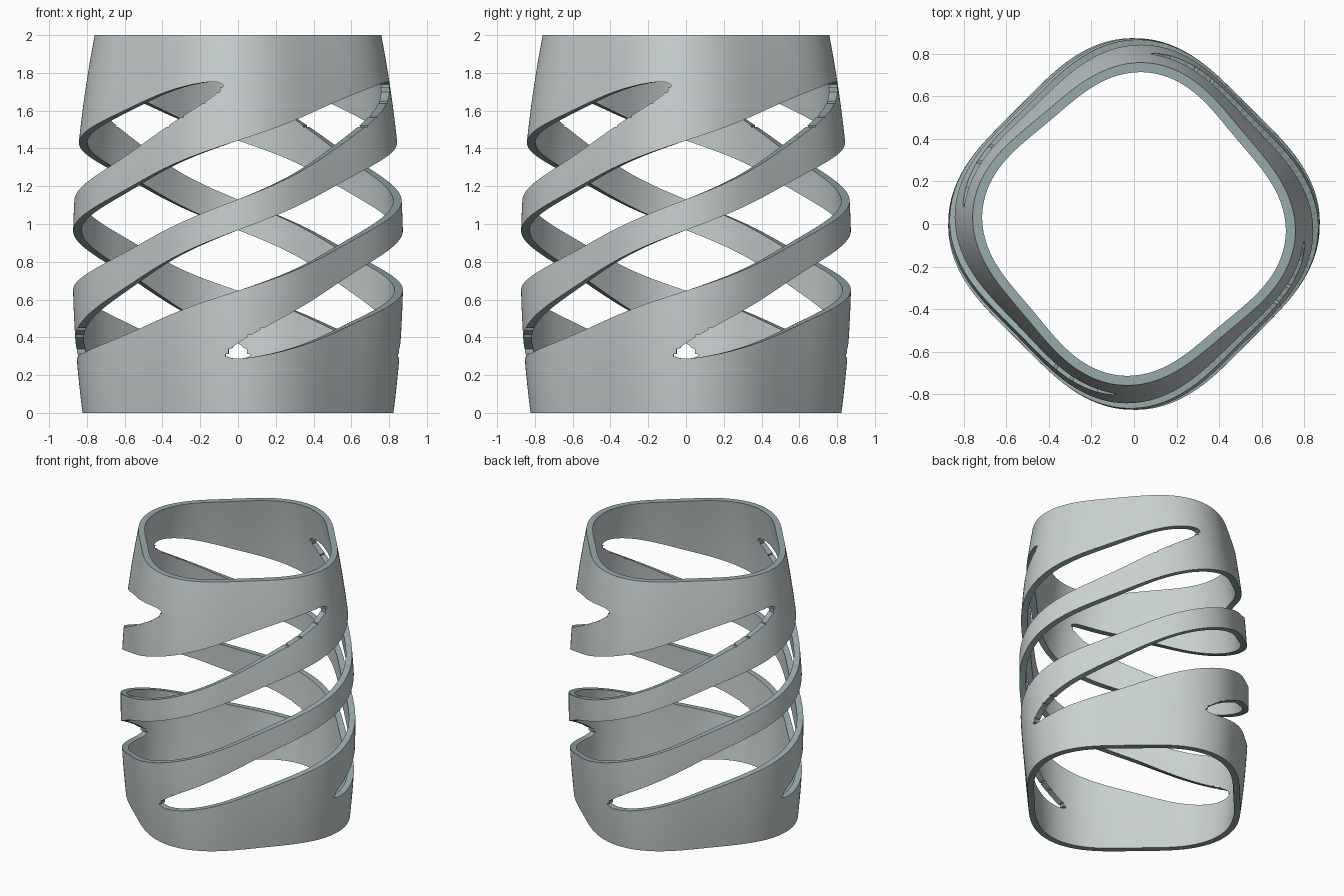
import bpy
import bmesh
from math import sin, cos, radians, sqrt, pi

cube = bpy.data.objects.get("Cube")
if cube:
    bpy.data.objects.remove(cube, do_unlink=True)

HEIGHT = 2.0
COLS, ROWS = 320, 160
CELL = HEIGHT / ROWS
WALL = 0.045

# Slit shape: sheared ellipse wrapped around the wall, repeated four times
SLIT_START = -4.0
SLIT_HALF_ANGLE = 134.0
SLIT_HALF_HEIGHT = 0.168
SLIT_RISE = 0.00532
SLIT_MID_Z = 1.02


def make_material(name, colour):
    mat = bpy.data.materials.new(name)
    mat.use_nodes = True
    mat.diffuse_color = (*colour, 1)
    bsdf = mat.node_tree.nodes["Principled BSDF"]
    bsdf.inputs["Base Color"].default_value = (*colour, 1)
    bsdf.inputs["Roughness"].default_value = 0.6
    return mat


def wall_point(angle, z):
    """Outer wall: a barrel with a gently twisting rounded-square section."""
    corner = 0.875 - 0.08 * (z - 0.8) ** 2
    twist = radians(3.5 - 4.25 * z)
    bulge = 0.062
    r = corner * (1 + bulge * cos(4 * (angle - twist))) / (1 + bulge)
    return r * sin(angle), -r * cos(angle), z


def slit_spans(angle):
    """Lower and upper edge of each slit crossing this angle."""
    spans = []
    for k in range(4):
        d = (angle * 180 / pi - 90 * k - SLIT_START) % 360 - SLIT_HALF_ANGLE
        u = d / SLIT_HALF_ANGLE
        if abs(u) < 1:
            mid = SLIT_MID_Z + SLIT_RISE * d
            half = SLIT_HALF_HEIGHT * sqrt(1 - u * u)
            spans.append((mid - half, mid + half))
    return spans


bm = bmesh.new()
angles = [2 * pi * i / COLS for i in range(COLS)]
grid = [[bm.verts.new(wall_point(a, j * CELL)) for j in range(ROWS + 1)] for a in angles]
angle_of = {v: a for a, column in zip(angles, grid) for v in column}

# Outer wall, leaving the slits open
for i in range(COLS):
    nxt = grid[(i + 1) % COLS]
    spans = slit_spans(angles[i] + pi / COLS)
    for j in range(ROWS):
        z = (j + 0.5) * CELL
        if not any(lo < z < hi for lo, hi in spans):
            bm.faces.new((grid[i][j], nxt[j], nxt[j + 1], grid[i][j + 1]))

# Pull the stepped slit borders onto the true curve
for v in [v for v in bm.verts if v.link_faces and v.is_boundary]:
    if 0.01 < v.co.z < HEIGHT - 0.01:
        edges = [z for span in slit_spans(angle_of[v]) for z in span]
        target = min(edges, key=lambda z: abs(z - v.co.z), default=0)
        if abs(target - v.co.z) < 0.8 * CELL:
            v.co = wall_point(angle_of[v], target)
bmesh.ops.delete(bm, geom=[v for v in bm.verts if not v.link_faces], context='VERTS')

# Inner wall and the cut edges joining it to the outer wall
outer = list(bm.faces)
result = bmesh.ops.extrude_face_region(bm, geom=outer, use_keep_orig=True)
inner = [f for f in result["geom"] if isinstance(f, bmesh.types.BMFace)]
for v in [g for g in result["geom"] if isinstance(g, bmesh.types.BMVert)]:
    r = v.co.xy.length
    v.co.x *= (r - WALL) / r
    v.co.y *= (r - WALL) / r
walls = set(outer) | set(inner)
for f in bm.faces:
    f.material_index = 0 if f in walls else 1
bmesh.ops.recalc_face_normals(bm, faces=bm.faces[:])

mesh = bpy.data.meshes.new("slitted_shell")
bm.to_mesh(mesh)
bm.free()
mesh.materials.append(make_material("pale_grey", (0.58, 0.63, 0.63)))
mesh.materials.append(make_material("teal_grey_edge", (0.31, 0.40, 0.40)))
shell = bpy.data.objects.new("slitted_shell", mesh)
bpy.context.collection.objects.link(shell)

bpy.ops.object.select_all(action='DESELECT')
shell.select_set(True)
bpy.context.view_layer.objects.active = shell
bpy.ops.object.shade_smooth_by_angle(angle=radians(35))
